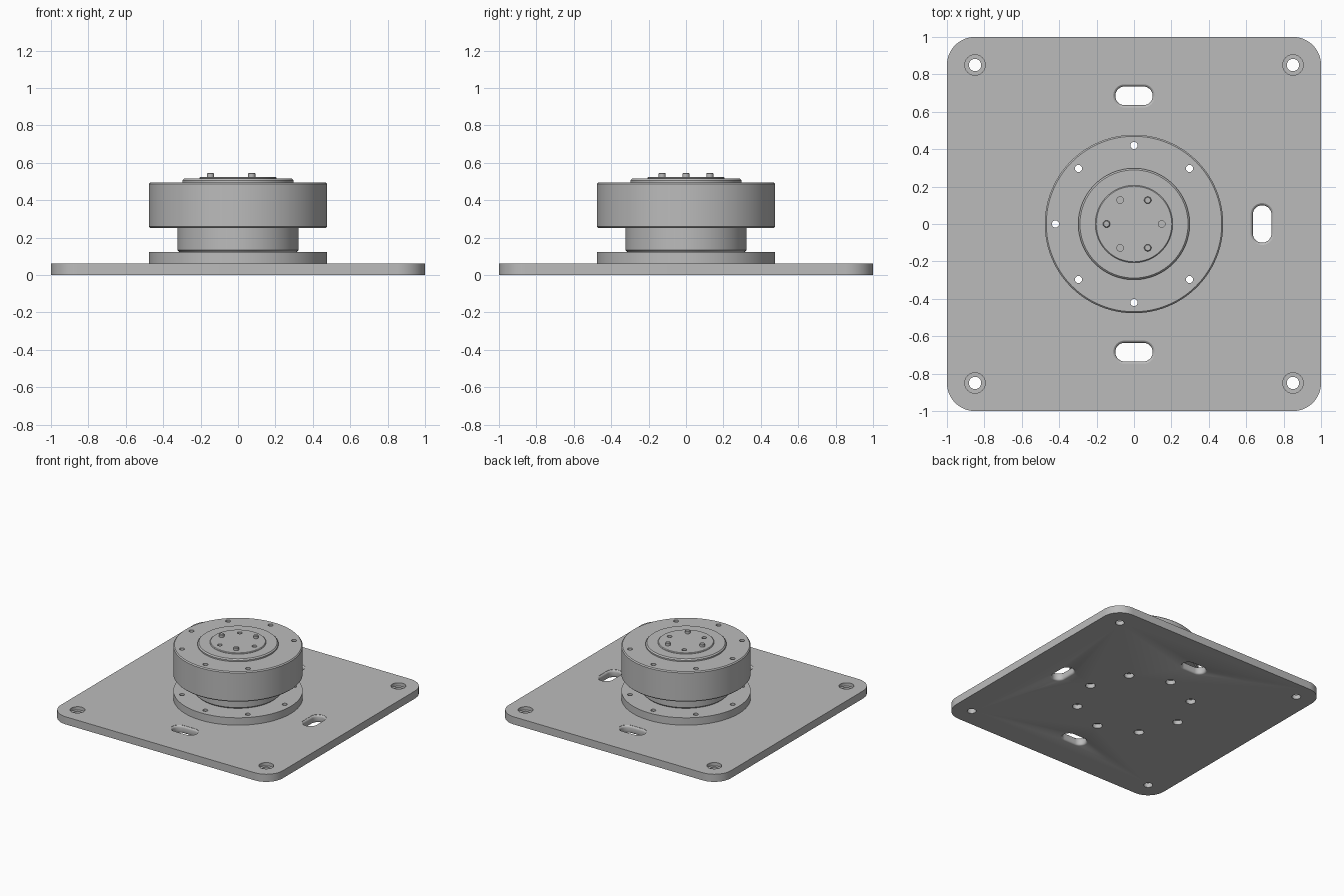
import bpy, bmesh
from math import sin, cos, pi, radians

cube = bpy.data.objects.get("Cube")
if cube:
    bpy.data.objects.remove(cube)

grey = bpy.data.materials.new("machined grey")
grey.use_nodes = True
grey.diffuse_color = (0.5, 0.5, 0.5, 1)
grey.node_tree.nodes["Principled BSDF"].inputs["Base Color"].default_value = (0.5, 0.5, 0.5, 1)


def outline(hx, hy, r, steps):
    """Rounded rectangle; a circle when hx = hy = r."""
    pts = []
    for q, (sx, sy) in enumerate(((1, 1), (-1, 1), (-1, -1), (1, -1))):
        for i in range(steps + 1):
            a = (q + i / steps) * pi / 2
            pts.append((sx * (hx - r) + r * cos(a), sy * (hy - r) + r * sin(a)))
    return pts


def add_loft(bm, rings, x=0, y=0, steps=24):
    """Closed solid through rings of (half x, half y, corner radius, z)."""
    loops = [[bm.verts.new((x + px, y + py, z)) for px, py in outline(hx, hy, r, steps)]
             for hx, hy, r, z in rings]
    n = len(loops[0])
    for low, high in zip(loops, loops[1:]):
        for i in range(n):
            j = (i + 1) % n
            bm.faces.new((low[i], low[j], high[j], high[i]))
    bm.faces.new(loops[0][::-1])
    bm.faces.new(loops[-1])


def finish(bm, name):
    bmesh.ops.remove_doubles(bm, verts=bm.verts, dist=0.00005)
    bmesh.ops.recalc_face_normals(bm, faces=bm.faces)
    mesh = bpy.data.meshes.new(name)
    bm.to_mesh(mesh)
    bm.free()
    mesh.materials.append(grey)
    obj = bpy.data.objects.new(name, mesh)
    bpy.context.collection.objects.link(obj)
    return obj


def turned(profile):
    return [(r, r, r, z) for r, z in profile]


def solid(name, rings, cutters=()):
    """Loft a part, then drill it with cutters of (rings, x, y)."""
    bm = bmesh.new()
    add_loft(bm, rings)
    obj = finish(bm, name)
    if cutters:
        cut = bmesh.new()
        for cut_rings, x, y in cutters:
            add_loft(cut, cut_rings, x, y, 8)
        tool = finish(cut, name + "_cutter")
        mod = obj.modifiers.new("holes", 'BOOLEAN')
        mod.operation, mod.solver, mod.object = 'DIFFERENCE', 'EXACT', tool
        bpy.context.view_layer.objects.active = obj
        bpy.ops.object.modifier_apply(modifier=mod.name)
        bpy.data.objects.remove(tool)
    bpy.ops.object.select_all(action='DESELECT')
    obj.select_set(True)
    bpy.context.view_layer.objects.active = obj
    bpy.ops.object.shade_smooth_by_angle(angle=radians(30))
    return obj


def circle_of(rings, radius, angles):
    return [(rings, radius * cos(radians(a)), radius * sin(radians(a))) for a in angles]


BOLTS = range(0, 360, 45)
BOLT_R = 0.42
through = turned([(0.019, -0.1), (0.019, 0.7)])

# Base plate: counterbored corners, bolt circle bored from below, flared slots
corner = turned([(0.033, -0.1), (0.033, 0.035), (0.055, 0.035), (0.055, 0.1)])
bolt = turned([(0.036, -0.1), (0.036, 0.035), (0.019, 0.035), (0.019, 0.1)])
flare = [(0.012, -0.01), (0.012, 0), (0.006, 0.003), (0.002, 0.008), (0, 0.016),
         (0, 0.044), (0.002, 0.052), (0.006, 0.057), (0.012, 0.06), (0.012, 0.07)]
slot_x = [(0.1 + f, 0.05 + f, 0.05 + f, z) for f, z in flare]
slot_y = [(hy, hx, r, z) for hx, hy, r, z in slot_x]
plate_cuts = [(corner, sx * 0.85, sy * 0.85) for sx in (-1, 1) for sy in (-1, 1)]
plate_cuts += circle_of(bolt, BOLT_R, BOLTS)
plate_cuts += [(slot_x, 0, 0.685), (slot_x, 0, -0.685), (slot_y, 0.685, 0)]
solid("base_plate", [(1, 1, 0.15, 0), (1, 1, 0.15, 0.062)], plate_cuts)

# Flange and neck
solid("flange", turned([(0.477, 0.062), (0.477, 0.122)]), circle_of(through, BOLT_R, BOLTS))
solid("neck", turned([(0.312, 0.122), (0.323, 0.133), (0.323, 0.255)]))

# Drum with seven holes, the one on its left being absent
drum = [(0.469, 0.25), (0.477, 0.258), (0.477, 0.487), (0.469, 0.495)]
solid("drum", turned(drum), circle_of(through, BOLT_R, BOLTS[1:]))

# Collar and cap disc with blind holes
solid("collar", turned([(0.298, 0.49), (0.298, 0.506), (0.289, 0.515), (0.2, 0.515)]),
      circle_of(turned([(0.018, 0.495), (0.018, 0.6)]), 0.148, (0, 120, 240)))
solid("cap_disc", turned([(0.207, 0.51), (0.207, 0.518), (0.202, 0.523)]),
      circle_of(turned([(0.018, 0.4), (0.018, 0.6)]), 0.148, (0, 120, 240)))

# Locating pins
for k, a in enumerate((60, 180, 300)):
    pin = solid(f"locating_pin_{k + 1}",
                turned([(0.019, 0.515), (0.019, 0.542), (0.015, 0.546)]))
    pin.location = (0.147 * cos(radians(a)), 0.147 * sin(radians(a)), 0)
